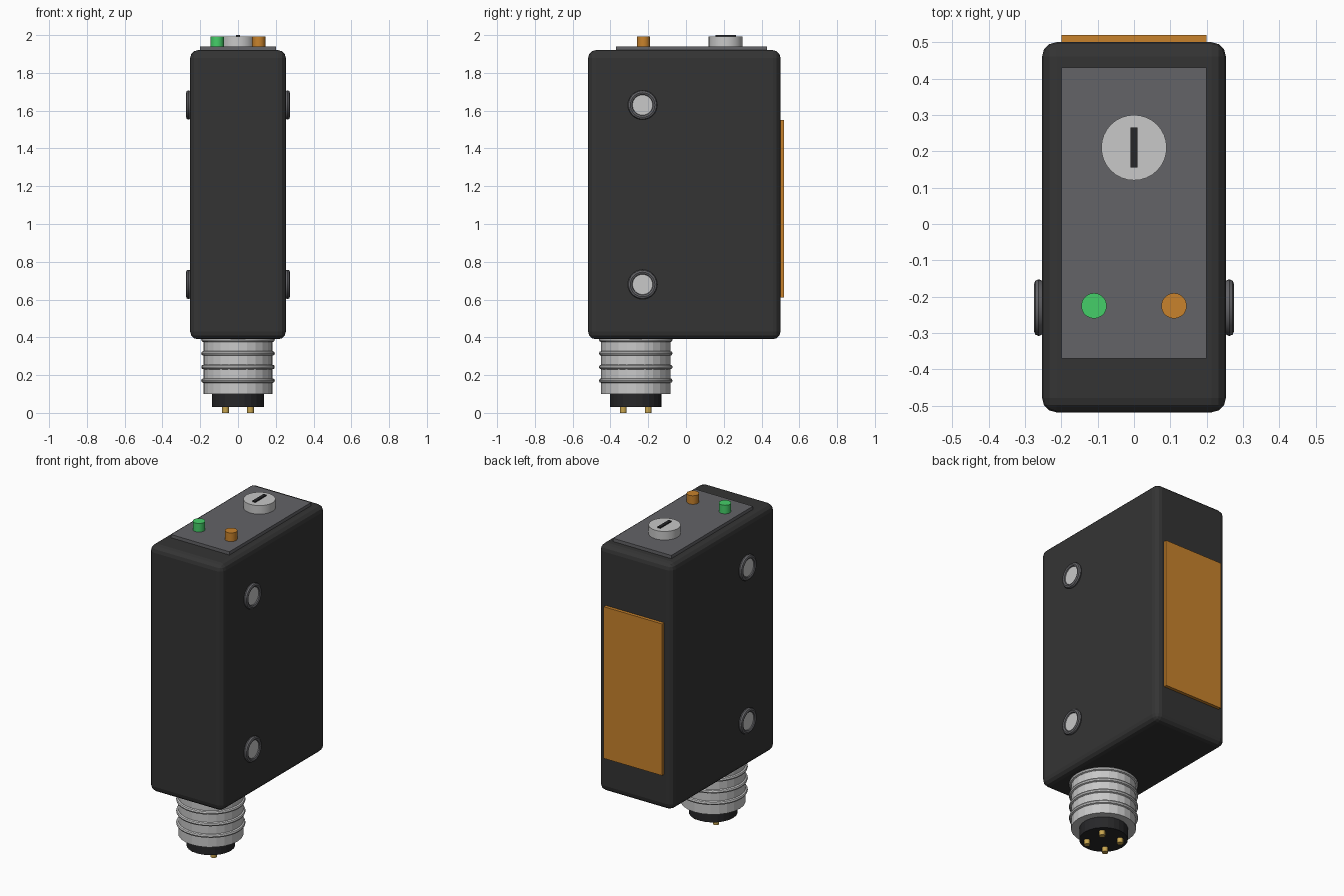
import bpy
import math

if "Cube" in bpy.data.objects:
    bpy.data.objects.remove(bpy.data.objects["Cube"])


def material(name, r, g, b):
    m = bpy.data.materials.new(name)
    m.diffuse_color = (r, g, b, 1)
    m.use_nodes = True
    m.node_tree.nodes["Principled BSDF"].inputs["Base Color"].default_value = m.diffuse_color
    return m


BLACK = material("charcoal plastic", 0.034, 0.034, 0.034)
DARK = material("black insert", 0.020, 0.020, 0.022)
GREY = material("mid grey", 0.125, 0.125, 0.135)
METAL = material("light metal", 0.58, 0.58, 0.58)
ORANGE = material("amber", 0.58, 0.225, 0.025)
GREEN = material("green", 0.06, 0.62, 0.14)
GOLD = material("gold", 0.58, 0.38, 0.08)


def finish(name, mat, smooth):
    ob = bpy.context.object
    ob.name = name
    ob.data.materials.append(mat)
    if smooth:
        bpy.ops.object.shade_smooth_by_angle(angle=math.radians(40))
    return ob


def box(name, mat, lo, hi, bevel=0, segments=3):
    centre = [(a + b) / 2 for a, b in zip(lo, hi)]
    bpy.ops.mesh.primitive_cube_add(size=1, location=centre)
    ob = bpy.context.object
    ob.scale = [b - a for a, b in zip(lo, hi)]
    bpy.ops.object.transform_apply(location=False, rotation=False, scale=True)
    if bevel:
        mod = ob.modifiers.new("rounded edges", "BEVEL")
        mod.width = bevel
        mod.segments = segments
    return finish(name, mat, False)


def upright(name, mat, x, y, z0, z1, r, sides=24, smooth=False):
    bpy.ops.mesh.primitive_cylinder_add(
        vertices=sides, radius=r, depth=z1 - z0, location=(x, y, (z0 + z1) / 2))
    return finish(name, mat, smooth)


def ring(name, mat, loc, r, thick, rot=(0, 0, 0)):
    bpy.ops.mesh.primitive_torus_add(
        major_radius=r, minor_radius=thick, major_segments=32,
        minor_segments=8, location=loc, rotation=rot)
    return finish(name, mat, True)


# Housing, rear lens window and top panel
box("housing", BLACK, (-0.253, -0.518, 0.39), (0.253, 0.50, 1.92), 0.04, 3)
box("rear_lens", ORANGE, (-0.20, 0.48, 0.61), (0.20, 0.52, 1.55))
box("top_panel", GREY, (-0.20, -0.37, 1.90), (0.20, 0.43, 1.94))

# Adjustment dial with slot, and indicator lights
upright("dial", METAL, 0, 0.21, 1.93, 1.993, 0.09, 32, True)
box("dial_slot", DARK, (-0.01, 0.156, 1.99), (0.01, 0.265, 2.0))
upright("green_light", GREEN, -0.11, -0.225, 1.93, 1.993, 0.035, 20, True)
upright("amber_light", ORANGE, 0.11, -0.225, 1.93, 1.993, 0.035, 20, True)

# Mounting holes: a grey rim around a metal sleeve, on both sides
TURN = (0, math.pi / 2, 0)
for z in (0.68, 1.63):
    bpy.ops.mesh.primitive_cylinder_add(
        vertices=32, radius=0.064, depth=0.53, location=(0, -0.23, z), rotation=TURN)
    finish("mounting_sleeve", METAL, True)
    for s in (-1, 1):
        ring("mounting_rim", GREY, (s * 0.262, -0.23, z), 0.065, 0.013, TURN)

# Threaded connector with insert and four pins
CY = -0.266
upright("connector_barrel", METAL, 0, CY, 0.10, 0.41, 0.183)
for i in range(4):
    ring("thread_ring", METAL, (0, CY, 0.171 + i * 0.072), 0.183, 0.012)
upright("connector_insert", DARK, 0, CY, 0.03, 0.12, 0.137)
for sx in (-1, 1):
    for sy in (-1, 1):
        upright("contact_pin", GOLD, sx * 0.066, CY + sy * 0.066, 0, 0.05, 0.018, 12, True)
